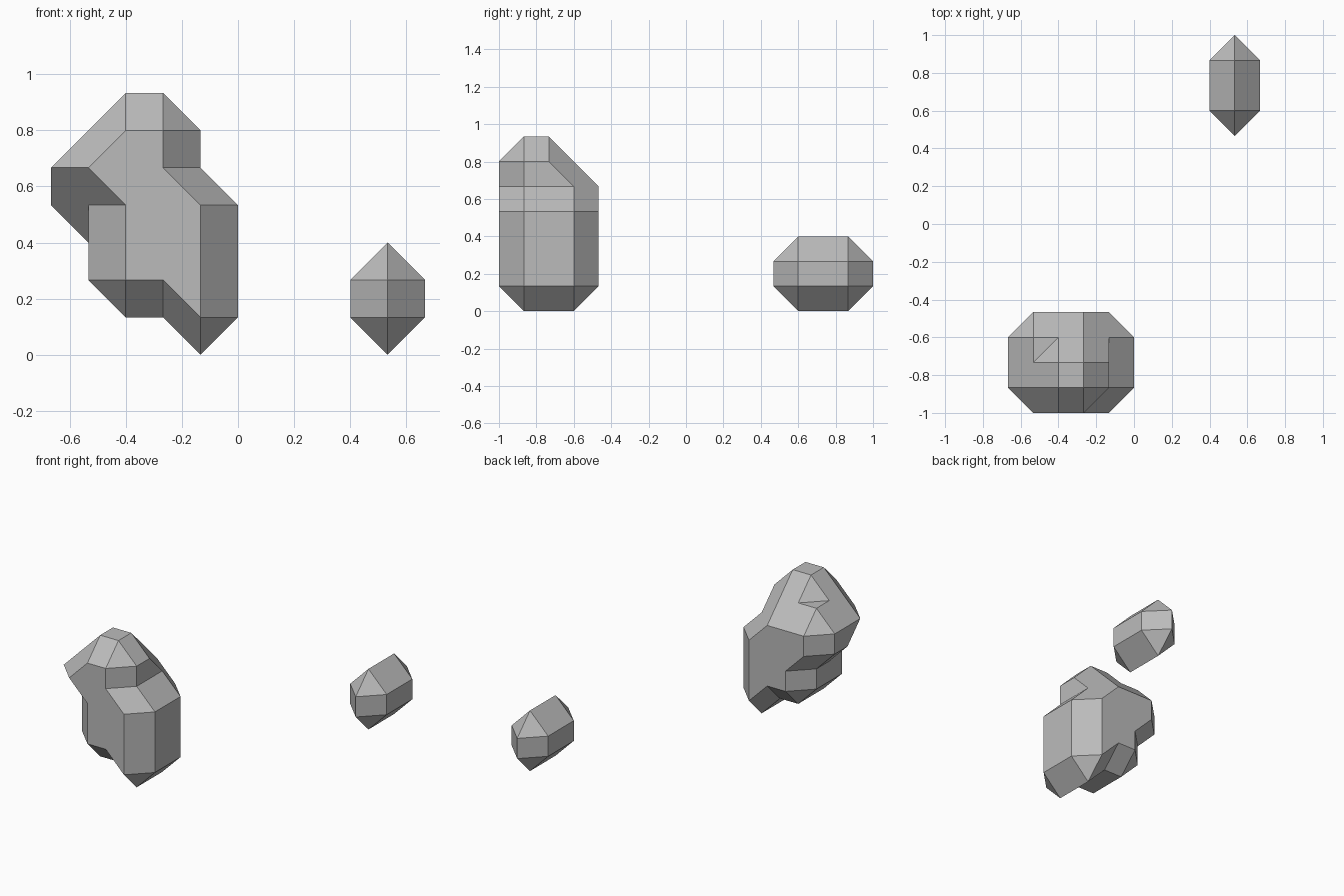
import bpy, bmesh
from itertools import product
from mathutils import Vector

cube = bpy.data.objects.get("Cube")
if cube:
    bpy.data.objects.remove(cube, do_unlink=True)

U = 2 / 15  # lattice step

stone = bpy.data.materials.new("stone_grey")
stone.use_nodes = True
grey = (0.5, 0.5, 0.5, 1)
stone.diffuse_color = grey
stone.node_tree.nodes["Principled BSDF"].inputs["Base Color"].default_value = grey


def block(xs, ys, zs):
    """Corners of a lattice box."""
    return list(product(xs, ys, zs))


def prism(profile, ys):
    """An x-z profile extended along y."""
    return [(x, y, z) for (x, z), y in product(profile, ys)]


def chunk(name, core):
    """Faceted rock: convex hull of the core points grown by one step along each axis."""
    bm = bmesh.new()
    points = set()
    for p in core:
        for axis, step in product(range(3), (-1, 1)):
            q = list(p)
            q[axis] += step
            points.add(tuple(q))
    for x, y, z in sorted(points):
        bm.verts.new(Vector((x, y, z)) * U - Vector((0, 1, 0)))
    hull = bmesh.ops.convex_hull(bm, input=bm.verts)
    spare = {g for g in hull["geom_interior"] + hull["geom_unused"]
             if isinstance(g, bmesh.types.BMVert)}
    bmesh.ops.delete(bm, geom=list(spare), context="VERTS")
    tidy(bm)
    mesh = bpy.data.meshes.new(name)
    bm.to_mesh(mesh)
    bm.free()
    mesh.materials.append(stone)
    obj = bpy.data.objects.new(name, mesh)
    bpy.context.collection.objects.link(obj)
    return obj


def tidy(bm):
    """Merge coplanar faces."""
    bmesh.ops.remove_doubles(bm, verts=bm.verts, dist=0.0005)
    bmesh.ops.dissolve_limit(bm, angle_limit=0.01, verts=bm.verts, edges=bm.edges)
    bmesh.ops.recalc_face_normals(bm, faces=bm.faces)


def fuse(base, others):
    """Join chunks into one closed surface."""
    for other in others:
        mod = base.modifiers.new("union", "BOOLEAN")
        mod.operation = "UNION"
        mod.solver = "EXACT"
        mod.object = other
        bpy.context.view_layer.objects.active = base
        bpy.ops.object.modifier_apply(modifier=mod.name)
        bpy.data.objects.remove(other, do_unlink=True)
    bm = bmesh.new()
    bm.from_mesh(base.data)
    tidy(bm)
    bm.to_mesh(base.data)
    bm.free()


# Large boulder: core column, right slab, crown, left slope and left shoulder
depth = (1, 3)
large_rock = chunk("large_rock", block((-3, -2), depth, (2, 5)))
right_slab = chunk("right_slab", prism([(-1, 1), (-1, 4), (-2, 2), (-2, 5)], depth))
crown = chunk("crown", block((-3, -2), depth, (5,)) + block((-3, -2), (1, 2), (6,)))
left_slope = chunk("left_slope", prism([(-4, 5), (-3, 5), (-3, 6)], (1, 2)))
shoulder = chunk("shoulder", prism([(-4, 5), (-3, 5)], depth)
                 + prism([(-4, 4), (-3, 3)], (2, 3)) + [(-3, 1, 4)])
fuse(large_rock, [right_slab, crown, left_slope, shoulder])

# Small separate pebble
small_rock = chunk("small_rock", block((4,), (12, 14), (1, 2)))
